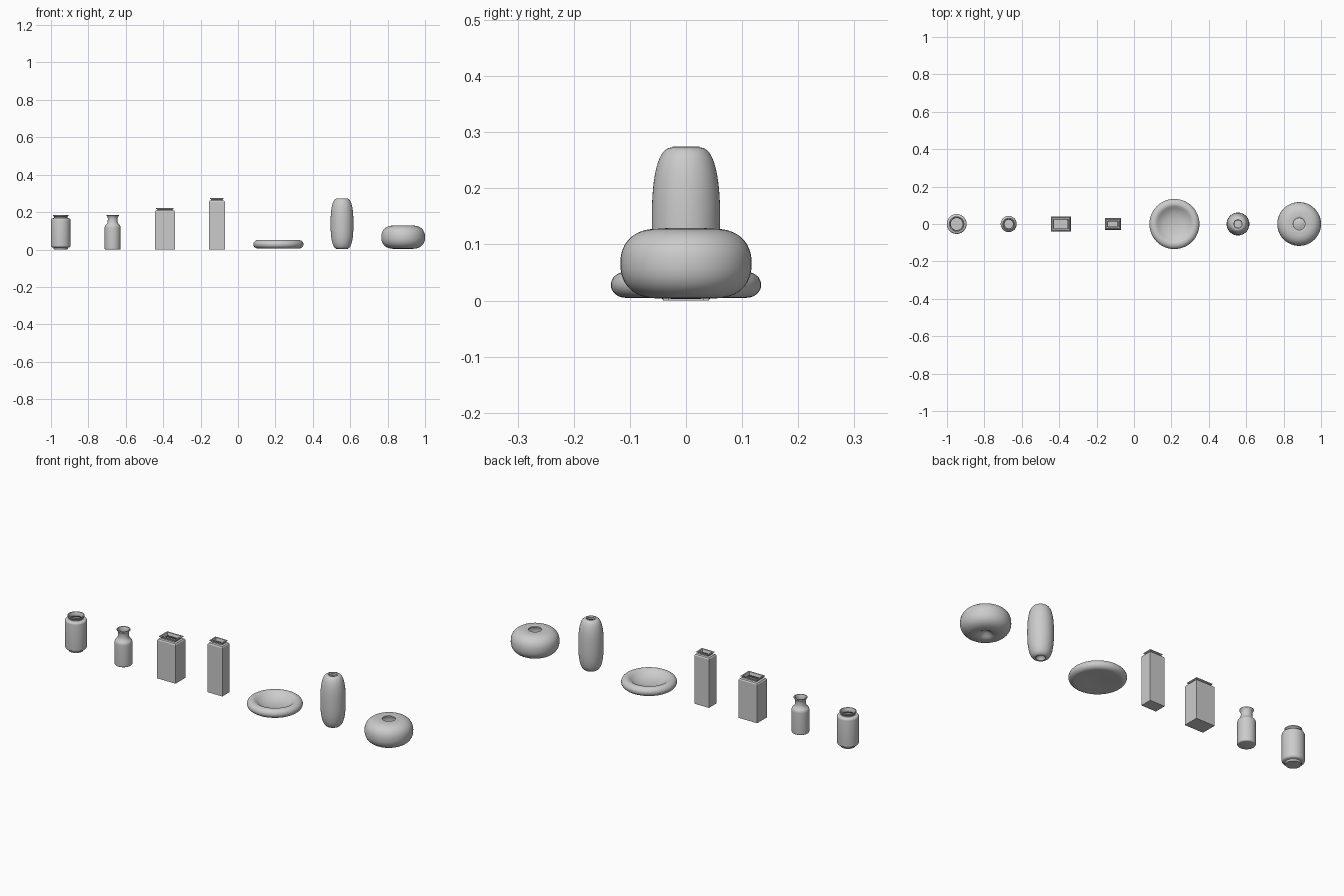
import bpy, bmesh, math

cube = bpy.data.objects.get("Cube")
if cube:
    bpy.data.objects.remove(cube)

clay = bpy.data.materials.new("grey clay")
GREY = (0.6, 0.6, 0.6, 1)
clay.diffuse_color = GREY
clay.use_nodes = True
clay.node_tree.nodes["Principled BSDF"].inputs["Base Color"].default_value = GREY


def finish(bm, name, x, smooth=True):
    bmesh.ops.remove_doubles(bm, verts=bm.verts, dist=1e-5)
    bmesh.ops.recalc_face_normals(bm, faces=bm.faces)
    mesh = bpy.data.meshes.new(name)
    bm.to_mesh(mesh)
    bm.free()
    mesh.materials.append(clay)
    obj = bpy.data.objects.new(name, mesh)
    obj.location.x = x
    bpy.context.collection.objects.link(obj)
    if smooth:
        bpy.ops.object.select_all(action='DESELECT')
        bpy.context.view_layer.objects.active = obj
        obj.select_set(True)
        bpy.ops.object.shade_smooth_by_angle(angle=math.radians(35))
    return obj


def lathe(name, x, profile, steps=48):
    """Spin a radius/height profile about the vertical axis."""
    bm = bmesh.new()
    verts = [bm.verts.new((r, 0, z)) for r, z in profile]
    edges = [bm.edges.new(pair) for pair in zip(verts, verts[1:])]
    bmesh.ops.spin(bm, geom=verts + edges, axis=(0, 0, 1), cent=(0, 0, 0),
                   steps=steps, angle=math.tau)
    return finish(bm, name, x)


def arc(cr, cz, rr, rz, start, end, n=12, power=1):
    """Profile points on an ellipse; power below 1 squares it off."""
    pts = []
    for i in range(n + 1):
        a = math.radians(start + (end - start) * i / n)
        c, s = math.cos(a), math.sin(a)
        pts.append((cr + rr * math.copysign(abs(c) ** power, c),
                    cz + rz * math.copysign(abs(s) ** power, s)))
    return pts


def box_bottle(name, x, rings):
    """Stack rectangular rings (half width, half depth, height)."""
    bm = bmesh.new()
    loops = [[bm.verts.new((sx * w, sy * d, z))
              for sx, sy in ((-1, -1), (1, -1), (1, 1), (-1, 1))]
             for w, d, z in rings]
    for low, high in zip(loops, loops[1:]):
        for i in range(4):
            j = (i + 1) % 4
            bm.faces.new((low[i], low[j], high[j], high[i]))
    bm.faces.new(loops[0][::-1])
    bm.faces.new(loops[-1])
    return finish(bm, name, x, smooth=False)


def square_bottle(name, x, w, d, h):
    box_bottle(name, x, [
        (w, d, 0), (w, d, h - 0.02), (w - 0.004, d - 0.004, h - 0.014),
        (w - 0.014, d - 0.014, h - 0.012), (w - 0.014, d - 0.014, h - 0.008),
        (w - 0.007, d - 0.007, h - 0.004), (w - 0.007, d - 0.007, h),
        (w - 0.014, d - 0.014, h), (w - 0.018, d - 0.018, h - 0.015),
        (w - 0.007, d - 0.007, h - 0.03), (w - 0.007, d - 0.007, 0.007)])


# Round jar with a foot and a flared lip
lathe("wide_jar", -0.948,
      [(0, 0), (0.036, 0), (0.038, 0.003), (0.038, 0.009)]
      + arc(0.042, 0.022, 0.011, 0.011, -90, 0, 6)
      + arc(0.042, 0.156, 0.011, 0.011, 0, 90, 6)
      + [(0.036, 0.169), (0.036, 0.174), (0.041, 0.18), (0.041, 0.185),
         (0.036, 0.185), (0.032, 0.176), (0.032, 0.165), (0.046, 0.153),
         (0.046, 0.02), (0.04, 0.01), (0, 0.01)])

# Narrow bottle with sloped shoulders
lathe("narrow_bottle", -0.67,
      [(0, 0), (0.038, 0)] + arc(0.037, 0.006, 0.006, 0.006, -70, 0, 5)
      + arc(0.033, 0.115, 0.01, 0.018, 0, 60, 6)
      + [(0.03, 0.139), (0.027, 0.147), (0.026, 0.166), (0.028, 0.174),
         (0.033, 0.181), (0.033, 0.185), (0.028, 0.185), (0.023, 0.172),
         (0.023, 0.145), (0.037, 0.115), (0.037, 0.008), (0, 0.007)])

# Rectangular bottles
square_bottle("wide_square_bottle", -0.391, 0.054, 0.041, 0.222)
square_bottle("tall_square_bottle", -0.113, 0.043, 0.031, 0.275)

# Shallow dish with a rolled rim
lathe("shallow_dish", 0.216,
      [(0, 0.01), (0.05, 0.008), (0.085, 0.005)]
      + arc(0.108, 0.028, 0.026, 0.023, -100, 110, 22)
      + [(0.088, 0.042), (0.075, 0.033), (0.055, 0.025), (0.03, 0.02), (0, 0.018)])

# Tall rounded vase, hollow, with a dimpled base
lathe("tall_vase", 0.556,
      [(0, 0.022), (0.012, 0.019), (0.02, 0.01), (0.023, 0.004)]
      + arc(0.023, 0.138, 0.038, 0.135, -88, 88, 32, 0.8)
      + [(0.023, 0.273), (0.02, 0.268), (0.022, 0.255)]
      + arc(0.022, 0.138, 0.032, 0.115, 80, -80, 20, 0.8) + [(0, 0.026)])

# Squat rounded vase, hollow, with a dimpled base
lathe("round_vase", 0.883,
      [(0, 0.026), (0.015, 0.023), (0.028, 0.012), (0.042, 0.005)]
      + arc(0.05, 0.066, 0.067, 0.062, -90, 90, 32, 0.88)
      + [(0.036, 0.129), (0.032, 0.127), (0.031, 0.121)]
      + arc(0.045, 0.066, 0.064, 0.052, 90, -90, 20, 0.88) + [(0.02, 0.028), (0, 0.03)])
